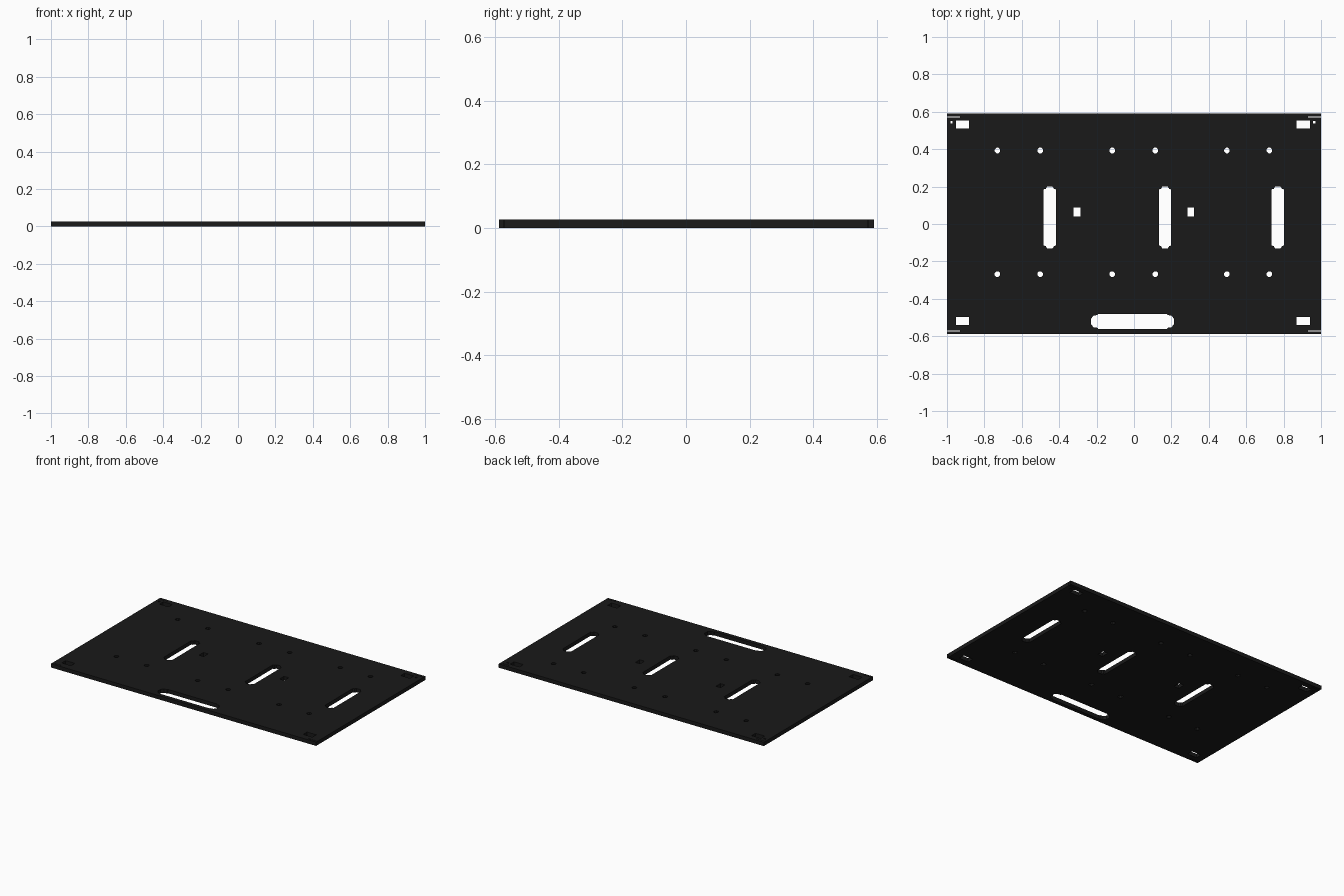
import bpy
from math import cos, sin, pi

if "Cube" in bpy.data.objects:
    bpy.data.objects.remove(bpy.data.objects["Cube"])

THICK = 0.026

def rect(x, y, w, h):
    return [(x - w/2, y - h/2), (x + w/2, y - h/2), (x + w/2, y + h/2), (x - w/2, y + h/2)]

def ngon(x, y, r, n=8):
    return [(x + r*cos(2*pi*(i + .5)/n), y + r*sin(2*pi*(i + .5)/n)) for i in range(n)]

def mirror4(x, y, quarter):
    # quarter profile (first quadrant, counter-clockwise) reflected into a closed loop
    q = quarter
    loop = q + [(-a, b) for a, b in q[::-1]] + [(-a, -b) for a, b in q] + [(a, -b) for a, b in q[::-1]]
    return [(x + a, y + b) for a, b in loop]

# plate outline, with a hairline slit running in from each side near the corners
s, d, e = 0.572, 0.0015, 0.93
top, bot = 0.59, -0.587
right = [(1, -s - d), (e, -s - d), (e, -s + d), (1, -s + d),
         (1, s - d), (e, s - d), (e, s + d), (1, s + d)]
outline = [(-1, bot), (1, bot)] + right + [(1, top), (-1, top)] + [(-x, y) for x, y in right[::-1]]

loops = [outline]
# three long slots
for x in (-0.45, 0.166, 0.769):
    loops.append(mirror4(x, 0.035, [(0.033, 0.15), (0.022, 0.153), (0.015, 0.165)]))
# small square windows
for x in (-0.305, 0.303):
    loops.append(rect(x, 0.064, 0.036, 0.048))
# corner windows
for x in (-0.917, 0.905):
    for y in (0.532, -0.519):
        loops.append(rect(x, y, 0.07, 0.042))
# pin holes
for x in (-0.976, 0.963):
    loops.append(ngon(x, 0.543, 0.009, 4))
# screw holes
for x in (-0.73, -0.502, -0.117, 0.114, 0.497, 0.724):
    for y in (0.393, -0.268):
        loops.append(ngon(x, y, 0.016, 8))
# handle opening
loops.append(mirror4(-0.008, -0.521, [(0.222, 0.014), (0.208, 0.032), (0.187, 0.034), (0.184, 0.04)]))

# filled and extruded flat profile
curve = bpy.data.curves.new("plate_profile", 'CURVE')
curve.dimensions = '2D'
curve.fill_mode = 'BOTH'
curve.extrude = THICK / 2
for pts in loops:
    sp = curve.splines.new('POLY')
    sp.points.add(len(pts) - 1)
    for p, (x, y) in zip(sp.points, pts):
        p.co = (x, y, 0, 1)
    sp.use_cyclic_u = True

plate = bpy.data.objects.new("mounting_plate", curve)
bpy.context.collection.objects.link(plate)
plate.location.z = THICK / 2
bpy.context.view_layer.objects.active = plate
plate.select_set(True)
bpy.ops.object.convert(target='MESH')
plate = bpy.context.object
bpy.ops.object.shade_flat()

mat = bpy.data.materials.new("black_plate")
mat.diffuse_color = (0.01, 0.01, 0.01, 1)
mat.use_nodes = True
mat.node_tree.nodes["Principled BSDF"].inputs["Base Color"].default_value = mat.diffuse_color
plate.data.materials.clear()
plate.data.materials.append(mat)
